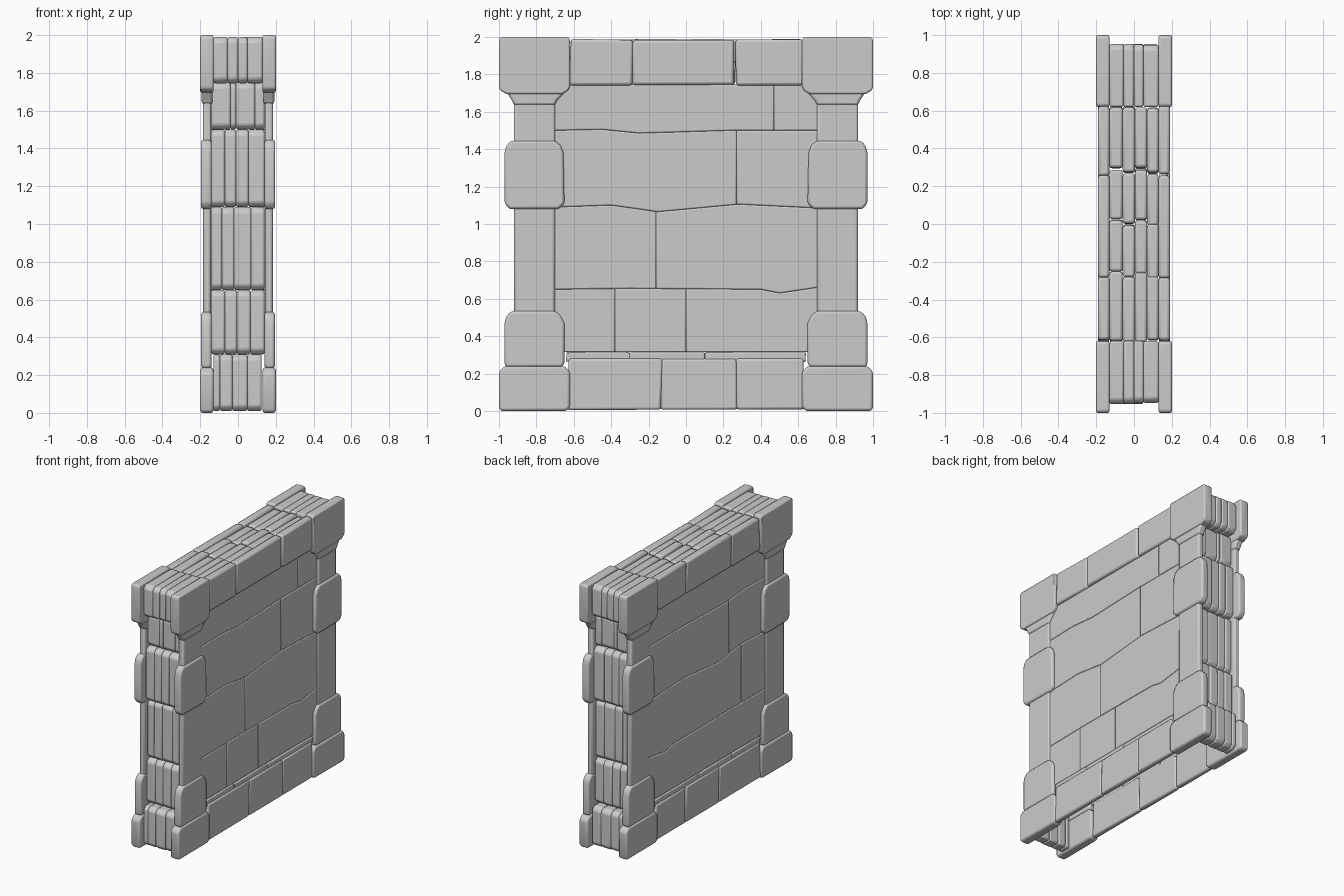
import bpy, bmesh, random

random.seed(4)
if "Cube" in bpy.data.objects:
    bpy.data.objects.remove(bpy.data.objects["Cube"], do_unlink=True)

stone_grey = bpy.data.materials.new("stone_grey")
stone_grey.use_nodes = True
grey = (0.6, 0.6, 0.6, 1)
stone_grey.diffuse_color = grey
stone_grey.node_tree.nodes["Principled BSDF"].inputs["Base Color"].default_value = grey


def slab(name, outline, x_low, x_high, bevel=0.01):
    """Stone cut from a side outline of (y, z) points, extruded through x, with worn edges."""
    bm = bmesh.new()
    low = [bm.verts.new((x_low, y, z)) for y, z in outline]
    high = [bm.verts.new((x_high, y, z)) for y, z in outline]
    bm.faces.new(low)
    bm.faces.new(high)
    for i in range(len(low)):
        j = (i + 1) % len(low)
        bm.faces.new((low[i], low[j], high[j], high[i]))
    bmesh.ops.recalc_face_normals(bm, faces=bm.faces)
    mesh = bpy.data.meshes.new(name)
    bm.to_mesh(mesh)
    bm.free()
    ob = bpy.data.objects.new(name, mesh)
    bpy.context.collection.objects.link(ob)
    mesh.materials.append(stone_grey)
    worn = ob.modifiers.new("worn_edges", "BEVEL")
    worn.width = bevel
    worn.segments = 2
    worn.limit_method = "ANGLE"
    bpy.ops.object.select_all(action="DESELECT")
    ob.select_set(True)
    bpy.context.view_layer.objects.active = ob
    bpy.ops.object.shade_smooth_by_angle(angle=0.7)


def wobble(amount):
    return random.uniform(-amount, amount)


def brick(name, y0, y1, z0, z1, x0, x1, rough=0.006, bevel=0.01):
    """Four-sided stone with slightly uneven corners."""
    corners = [(y0, z0), (y1, z0), (y1, z1), (y0, z1)]
    slab(name, [(y + wobble(rough), z - abs(wobble(rough)) if z > 1.9 else z + abs(wobble(rough)))
                for y, z in corners], x0, x1, bevel)


def pairs(values):
    return zip(values, values[1:])


# Pillar parts: half profile as (inner y, outer y, z), then depth range
pillar_parts = {
    "pillar_base": ([(.64, .99, 0), (.62, 1, .02), (.62, 1, .21), (.65, .97, .24)], .13, .2),
    "pillar_lower_block": ([(.66, .965, .235), (.65, .97, .26), (.65, .97, .47), (.67, .96, .51),
                            (.70, .93, .535)], .14, .195),
    "pillar_shaft": ([(.70, .92, .5), (.70, .92, 1.68)], .142, .185),
    "pillar_middle_block": ([(.68, .945, 1.08), (.65, .97, 1.11), (.655, .97, 1.38),
                             (.67, .96, 1.42), (.70, .935, 1.445)], .14, .197),
    "pillar_neck": ([(.70, .92, 1.635), (.69, .93, 1.66), (.66, .95, 1.69), (.64, .97, 1.73)], .135, .192),
    "pillar_capital": ([(.66, .96, 1.695), (.63, .995, 1.715), (.62, 1, 1.735), (.62, 1, 1.985),
                        (.63, .99, 2)], .13, .2),
}
for end, end_name in ((-1, "front"), (1, "back")):
    for side, side_name in ((-1, "right"), (1, "left")):
        for part, (profile, inner, outer) in pillar_parts.items():
            outline = [(end * o, z) for i, o, z in profile]
            outline += [(end * i, z) for i, o, z in reversed(profile)]
            slab(f"{end_name}_{side_name}_{part}", outline, side * inner, side * outer, 0.013)

# Large panel stones: joints between courses wander up and down along the wall
levels = [
    [(-.7, .315), (.7, .315)],
    [(-.7, .65), (-.3, .655), (.4, .65), (.5, .63), (.7, .66)],
    [(-.7, 1.09), (-.4, 1.1), (-.15, 1.065), (.28, 1.105), (.7, 1.085)],
    [(-.7, 1.5), (-.45, 1.505), (-.25, 1.485), (.25, 1.5), (.7, 1.5)],
    [(-.7, 1.745), (.7, 1.745)],
]
course_joints = {
    "left": [[-.38, 0], [-.16], [.27], [.47]],
    "right": [[], [-.42], [-.27], []],
}


def height_at(level, y):
    for (ya, za), (yb, zb) in pairs(level):
        if y <= yb:
            return za + (zb - za) * max(0, (y - ya) / (yb - ya))
    return level[-1][1]


def edge(level, y0, y1):
    middle = [p for p in level if y0 < p[0] < y1]
    return [(y0, height_at(level, y0)), *middle, (y1, height_at(level, y1))]


for side, side_name in ((-1, "right"), (1, "left")):
    for (below, above), joints in zip(pairs(levels), course_joints[side_name]):
        for a, b in pairs([-.71, *joints, .71]):
            outline = edge(below, a, b) + edge(above, a, b)[::-1]
            slab(f"{side_name}_panel_stone", outline, side * .135, side * .174, 0.007)
    # Footing stones and the narrow ledge above them; the inside stays hollow and open below
    for a, b in pairs([-.63, -.13, .27, .63]):
        brick(f"{side_name}_footing_stone", a, b, .005, .275, side * .15, side * .19, .006, .012)
    for a, b in pairs([-.64, -.3, .1, .64]):
        brick(f"{side_name}_footing_ledge", a, b, .262, .312, side * .15, side * .18, .003, .006)
    # Outer coping stones
    for a, b in pairs([-.62, -.28, .26, .62]):
        brick(f"{side_name}_coping_stone", a, b, 1.74, 1.99, side * .13, side * .19, .008, .014)

# Thin coping slabs running along the top between the outer stones
for k, (x0, x1) in enumerate(pairs([-.13, -.06, .005, .07, .13])):
    for a, b in pairs([-.62, -.27, .01, .28, .62]):
        shift = .012 * (-1) ** k
        a, b = (y + shift if abs(y) < .6 else y for y in (a, b))
        brick("coping_slab", a, b, 1.86, 1.99 - abs(wobble(.012)), x0, x1, .008, .014)

# Stacked slabs closing both ends between the pillars: height range, depth range, joints
end_courses = [
    (.01, .31, .85, .95, [-.13, -.095, -.03, .05, .125]),
    (.31, .65, .8, .9, [-.14, -.07, -.005, .065, .14]),
    (.65, 1.09, .8, .89, [-.14, -.085, -.02, .07, .14]),
    (1.09, 1.5, .8, .91, [-.14, -.07, -.01, .055, .14]),
    (1.5, 1.75, .8, .89, [-.14, -.04, -.01, .09, .14]),
    (1.745, 1.99, .62, .95, [-.13, -.055, .0, .05, .13]),
]
for end, end_name in ((-1, "front"), (1, "back")):
    for z0, z1, near, far, joints in end_courses:
        for a, b in pairs(joints):
            reach = far + wobble(.004)
            soft = .025
            outline = [(near, z0), (reach - soft, z0), (reach, z0 + soft), (reach, z1 - soft),
                       (reach - soft, z1), (near, z1)]
            slab(f"{end_name}_end_slab", [(end * y, z) for y, z in outline], a, b, .01)
